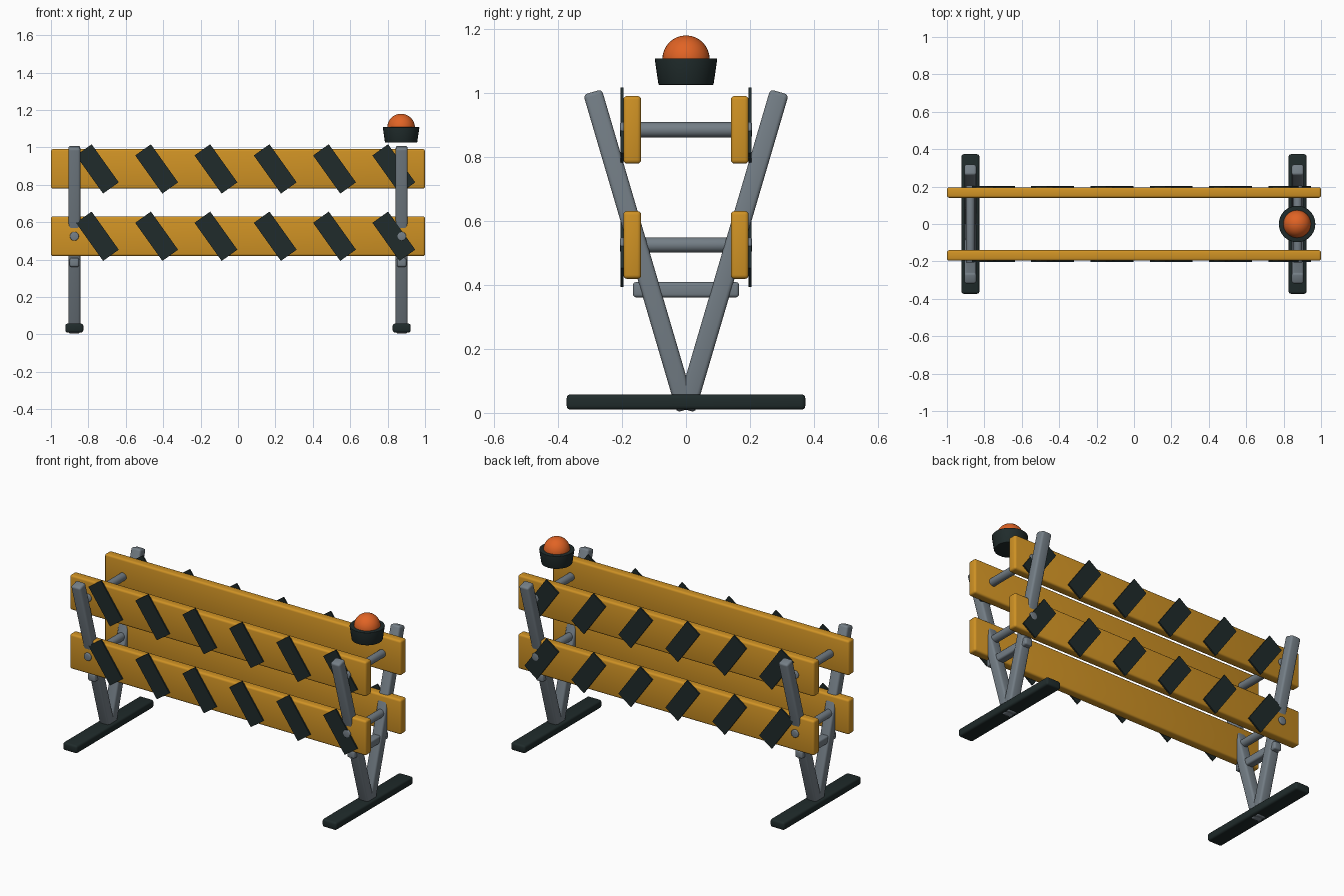
import bpy
import math

cube = bpy.data.objects.get("Cube")
if cube:
    bpy.data.objects.remove(cube, do_unlink=True)


def material(name, rgb):
    m = bpy.data.materials.new(name)
    m.use_nodes = True
    color = (*rgb, 1.0)
    m.diffuse_color = color
    m.node_tree.nodes["Principled BSDF"].inputs["Base Color"].default_value = color
    return m


AMBER = material("amber_board", (0.63, 0.29, 0.018))
DARK = material("dark_rubber", (0.014, 0.024, 0.024))
STEEL = material("grey_steel", (0.175, 0.21, 0.24))
ORANGE = material("orange_lens", (0.75, 0.125, 0.018))


def finish(name, mat, bevel=0.0):
    """Name, colour, round and shade the active object."""
    ob = bpy.context.object
    ob.name = name
    ob.data.materials.append(mat)
    bpy.ops.object.transform_apply(location=False, rotation=False, scale=True)
    if bevel:
        mod = ob.modifiers.new("rounded_edges", "BEVEL")
        mod.width = bevel
        mod.segments = 3
        mod.limit_method = "ANGLE"
        bpy.ops.object.modifier_apply(modifier=mod.name)
    bpy.ops.object.shade_smooth_by_angle(angle=math.radians(35))
    return ob


def box(name, loc, size, mat, bevel=0.0, rot=(0, 0, 0)):
    bpy.ops.mesh.primitive_cube_add(size=1, location=loc, rotation=rot)
    bpy.context.object.scale = size
    return finish(name, mat, bevel)


def rod(name, loc, radius, length, mat, bevel=0.0):
    bpy.ops.mesh.primitive_cylinder_add(
        vertices=24, radius=radius, depth=length, location=loc,
        rotation=(math.pi / 2, 0, 0))
    return finish(name, mat, bevel)


BOARD_HEIGHTS = {"lower": 0.525, "upper": 0.885}
LEG_X = 0.875

# Boards with slanted stripe plates on their outer faces
for face, side in (("front", -1), ("back", 1)):
    for level, z in BOARD_HEIGHTS.items():
        box(f"{face}_{level}_board", (0, side * 0.168, z),
            (2.0, 0.056, 0.212), AMBER, 0.012)
        for i in range(6):
            box(f"{face}_{level}_stripe_{i + 1}",
                (-0.752 + i * 0.317, side * 0.2, z),
                (0.103, 0.009, 0.25), DARK, rot=(0, math.radians(-35.5), 0))

# End frames: foot, crossed legs and spacers
FOOT_Z, TOP_Z, TOP_Y = 0.01, 1.003, 0.292
tilt = math.atan2(TOP_Y, TOP_Z - FOOT_Z)
leg_length = math.hypot(TOP_Y, TOP_Z - FOOT_Z)
for end, x in (("right", -LEG_X), ("left", LEG_X)):
    box(f"{end}_foot", (x, 0, 0.034), (0.096, 0.746, 0.048), DARK, 0.012)
    for face, side in (("front", -1), ("back", 1)):
        box(f"{end}_{face}_leg", (x, side * TOP_Y / 2, (FOOT_Z + TOP_Z) / 2),
            (0.064, 0.06, leg_length), STEEL, 0.012, (-side * tilt, 0, 0))
    for level, z in BOARD_HEIGHTS.items():
        rod(f"{end}_{level}_crossbar", (x, 0, z), 0.024, 0.412, STEEL, 0.005)
    box(f"{end}_brace", (x, 0, 0.385), (0.05, 0.332, 0.048), STEEL, 0.01)

# Warning lamp: tapered base and domed lens
bpy.ops.mesh.primitive_cone_add(vertices=32, radius1=0.086, radius2=0.098,
                                depth=0.083, location=(0.872, 0, 1.067))
finish("lamp_base", DARK, 0.003)
bpy.ops.mesh.primitive_uv_sphere_add(segments=32, ring_count=16, radius=0.074,
                                     location=(0.872, 0, 1.106))
finish("lamp_lens", ORANGE)
